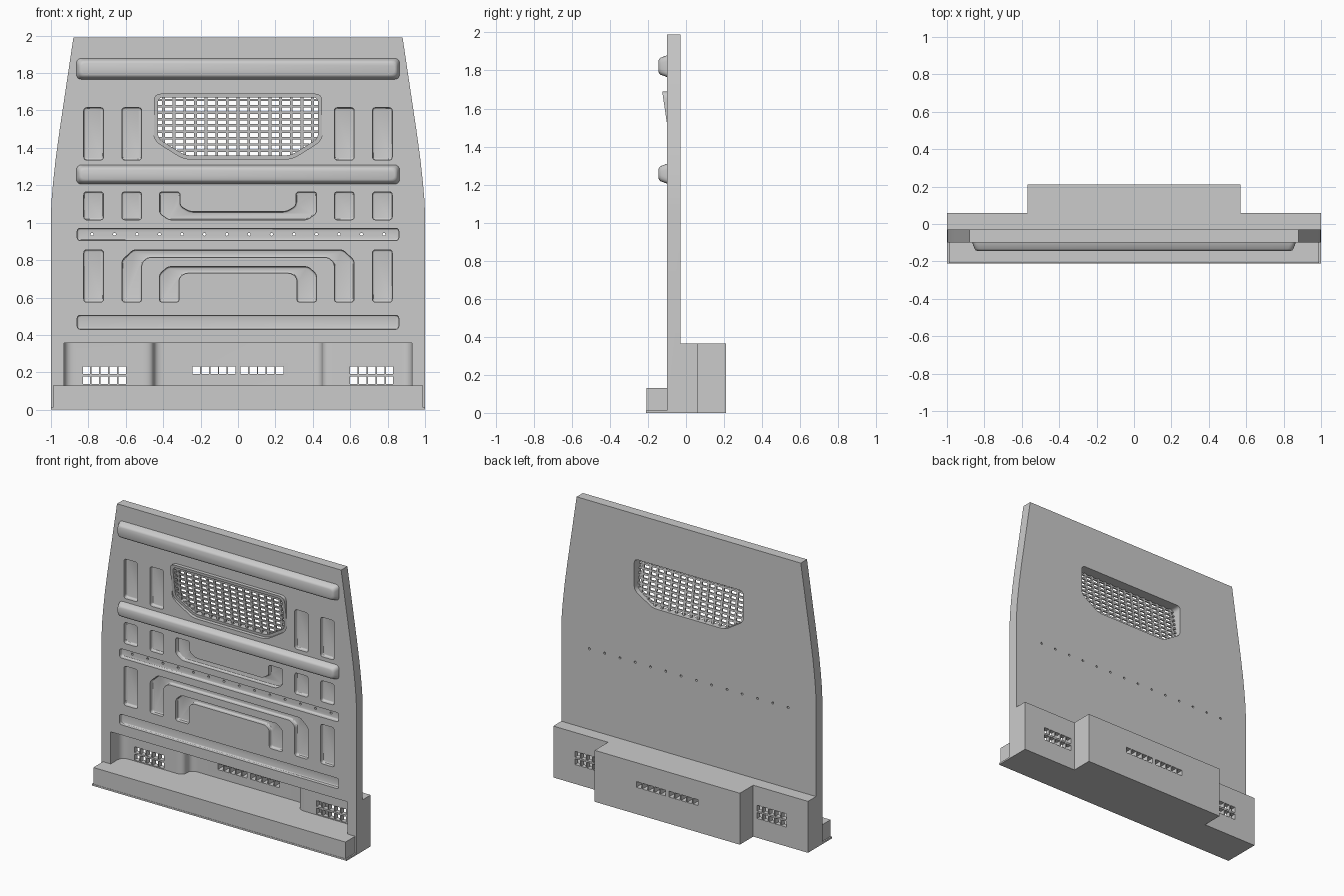
import bpy, bmesh, math
from mathutils import Vector

if "Cube" in bpy.data.objects:
    bpy.data.objects.remove(bpy.data.objects["Cube"])

FRONT, BACK = -0.10, -0.03          # panel faces in y


def fillet(pts, r, n=4):
    """Round every corner of a closed 2D polygon."""
    out, m = [], len(pts)
    for i in range(m):
        a, p, b = (Vector(pts[(i + k) % m]) for k in (-1, 0, 1))
        s = p + (a - p).normalized() * min(r, 0.45 * (a - p).length)
        e = p + (b - p).normalized() * min(r, 0.45 * (b - p).length)
        for k in range(n + 1):
            t = k / n
            out.append(tuple(s * (1 - t) ** 2 + p * 2 * t * (1 - t) + e * t * t))
    return out


def rect(x0, x1, z0, z1):
    return [(x0, z0), (x1, z0), (x1, z1), (x0, z1)]


def mirrored(half):
    """Close a left-hand half profile by mirroring it over x = 0."""
    return half + [(-x, z) for x, z in reversed(half)]


def loft(bm, loops):
    """Skin closed loops of equal length and cap both ends; returns the end cap."""
    rings = [[bm.verts.new(c) for c in loop] for loop in loops]
    n = len(rings[0])
    for a, b in zip(rings, rings[1:]):
        for i in range(n):
            j = (i + 1) % n
            bm.faces.new((a[i], a[j], b[j], b[i]))
    bm.faces.new(rings[0][::-1])
    return bm.faces.new(rings[-1])


def prism_y(bm, pts, y0, y1):
    return loft(bm, [[(x, y, z) for x, z in pts] for y in (y0, y1)])


def prism_z(bm, pts, z0, z1):
    return loft(bm, [[(x, y, z) for x, y in pts] for z in (z0, z1)])


def box(bm, x0, x1, y0, y1, z0, z1):
    return prism_y(bm, rect(x0, x1, z0, z1), y0, y1)


def finish(bm, name):
    bmesh.ops.recalc_face_normals(bm, faces=bm.faces)
    me = bpy.data.meshes.new(name)
    bm.to_mesh(me)
    bm.free()
    ob = bpy.data.objects.new(name, me)
    bpy.context.collection.objects.link(ob)
    return ob


def activate(ob):
    bpy.ops.object.select_all(action='DESELECT')
    ob.select_set(True)
    bpy.context.view_layer.objects.active = ob


def boolean(ob, bm, op='DIFFERENCE'):
    tool = finish(bm, "cutter")
    tool.hide_render = True
    mod = ob.modifiers.new("bool", 'BOOLEAN')
    mod.operation, mod.solver, mod.object = op, 'EXACT', tool
    activate(ob)
    bpy.ops.object.modifier_apply(modifier=mod.name)
    bpy.data.objects.remove(tool)


def smooth(ob):
    activate(ob)
    bpy.ops.object.shade_smooth_by_angle(angle=math.radians(30))


# main panel with tapering sides
bm = bmesh.new()
prism_y(bm, mirrored([(-1, 0), (-1, 1.05), (-0.996, 1.13), (-0.988, 1.22), (-0.975, 1.34),
                      (-0.953, 1.5), (-0.88, 1.99)]), FRONT, BACK)
panel = finish(bm, "bulkhead_panel")

# stepped housing behind the foot of the panel
bm = bmesh.new()
prism_z(bm, mirrored([(-1, -0.06), (-1, 0.06), (-0.57, 0.06), (-0.57, 0.21)]), 0, 0.365)
boolean(panel, bm, 'UNION')

# window outlines
outer = fillet(mirrored([(-0.29, 1.34), (-0.45, 1.44), (-0.45, 1.69)]), 0.04)
inner = fillet(mirrored([(-0.283, 1.36), (-0.428, 1.45), (-0.428, 1.67)]), 0.03)

# pressed pockets, grooves, window opening
bm = bmesh.new()
pockets = []
for s in (-1, 1):
    for c, z0, z1 in ((0.772, 1.335, 1.615), (0.568, 1.335, 1.615), (0.772, 1.015, 1.165),
                      (0.568, 1.015, 1.165), (0.772, 0.575, 0.855)):
        pockets.append(rect(s * c - 0.053, s * c + 0.053, z0, z1))
pockets += [rect(-0.86, 0.86, 0.905, 0.97), rect(-0.86, 0.86, 0.43, 0.505)]
pockets.append(mirrored([(-0.37, 1.015), (-0.42, 1.05), (-0.42, 1.165), (-0.31, 1.165),
                         (-0.31, 1.09), (-0.26, 1.06)]))
pockets.append(mirrored([(-0.48, 0.815), (-0.515, 0.785), (-0.515, 0.575), (-0.62, 0.575),
                         (-0.62, 0.80), (-0.56, 0.855)]))
pockets.append(mirrored([(-0.285, 0.73), (-0.315, 0.705), (-0.315, 0.575), (-0.42, 0.575),
                         (-0.42, 0.725), (-0.375, 0.765)]))
floors = [prism_y(bm, fillet(p, 0.018), -0.15, -0.072) for p in pockets]
bmesh.ops.recalc_face_normals(bm, faces=bm.faces)
bmesh.ops.bevel(bm, geom=list({e for f in floors for e in f.edges}), offset=0.01,
                segments=3, profile=0.5, affect='EDGES')
prism_y(bm, outer, -0.2, 0.05)
boolean(panel, bm)

# footwell recess, rounded in plan
bm = bmesh.new()
prism_z(bm, fillet(mirrored([(-0.93, -0.3), (-0.93, 0.025), (-0.45, 0.025), (-0.45, 0.12)]),
                   0.055, 6), 0.13, 0.358)
boolean(panel, bm)

# vent slots and the row of drilled holes
bm = bmesh.new()
for i in range(5):
    for s in (-1, 1):
        x = s * (0.62 + 0.0475 * i)
        for z in (0.137, 0.19):
            box(bm, x - 0.02, x + 0.02, 0, 0.1, z, z + 0.041)
        x = s * (0.033 + 0.0475 * i)
        box(bm, x - 0.02, x + 0.02, 0.08, 0.25, 0.19, 0.231)
for i in range(14):
    x = -0.78 + 0.12 * i
    prism_y(bm, [(x + 0.008 * math.cos(a * math.pi / 6), 0.938 + 0.008 * math.sin(a * math.pi / 6))
                 for a in range(12)], -0.08, 0)
boolean(panel, bm)
smooth(panel)

# raised horizontal ribs
for name, z0, z1 in (("upper_rib", 1.765, 1.88), ("middle_rib", 1.205, 1.31)):
    bm = bmesh.new()
    loops = []
    for y, d in ((-0.095, 0), (-0.104, 0.002), (-0.132, 0.012), (-0.14, 0.018), (-0.144, 0.027)):
        pts = fillet(rect(-0.865 + d, 0.865 - d, z0 + d, z1 - d), 0.03)
        loops.append([(x, y, z) for x, z in pts])
    loft(bm, loops)
    smooth(finish(bm, name))


# window frame: front face leans outward towards the top
def tilt(z):
    return FRONT - 0.147 * (z - 1.52)


bm = bmesh.new()
rings = [[bm.verts.new((x, tilt(z) if front else BACK, z)) for x, z in p]
         for p, front in ((outer, 0), (outer, 1), (inner, 1), (inner, 0))]
n = len(outer)
for k in range(4):
    a, b = rings[k], rings[(k + 1) % 4]
    for i in range(n):
        j = (i + 1) % n
        bm.faces.new((a[i], a[j], b[j], b[i]))
frame = finish(bm, "window_frame")
smooth(frame)

# window guard mesh, following the leaning frame
bm = bmesh.new()
for i in range(15):
    x = -0.399 + 0.057 * i
    zmin = 1.355 + max(0, abs(x) - 0.283) * 0.62
    box(bm, x - 0.0075, x + 0.0075, 0.012, 0.024, zmin, 1.675)
for i in range(9):
    z = 1.384 + 0.034 * i
    w = min(0.433, 0.287 + (z - 1.36) * 1.61)
    box(bm, -w, w, 0.0125, 0.0235, z - 0.0065, z + 0.0065)
for v in bm.verts:
    v.co.y += tilt(v.co.z)
finish(bm, "window_guard")

# front step and its bottom lip
bm = bmesh.new()
box(bm, -0.99, 0.99, -0.208, FRONT, 0, 0.13)
finish(bm, "front_step")
bm = bmesh.new()
box(bm, -1, 1, -0.21, FRONT, 0, 0.012)
finish(bm, "step_lip")
